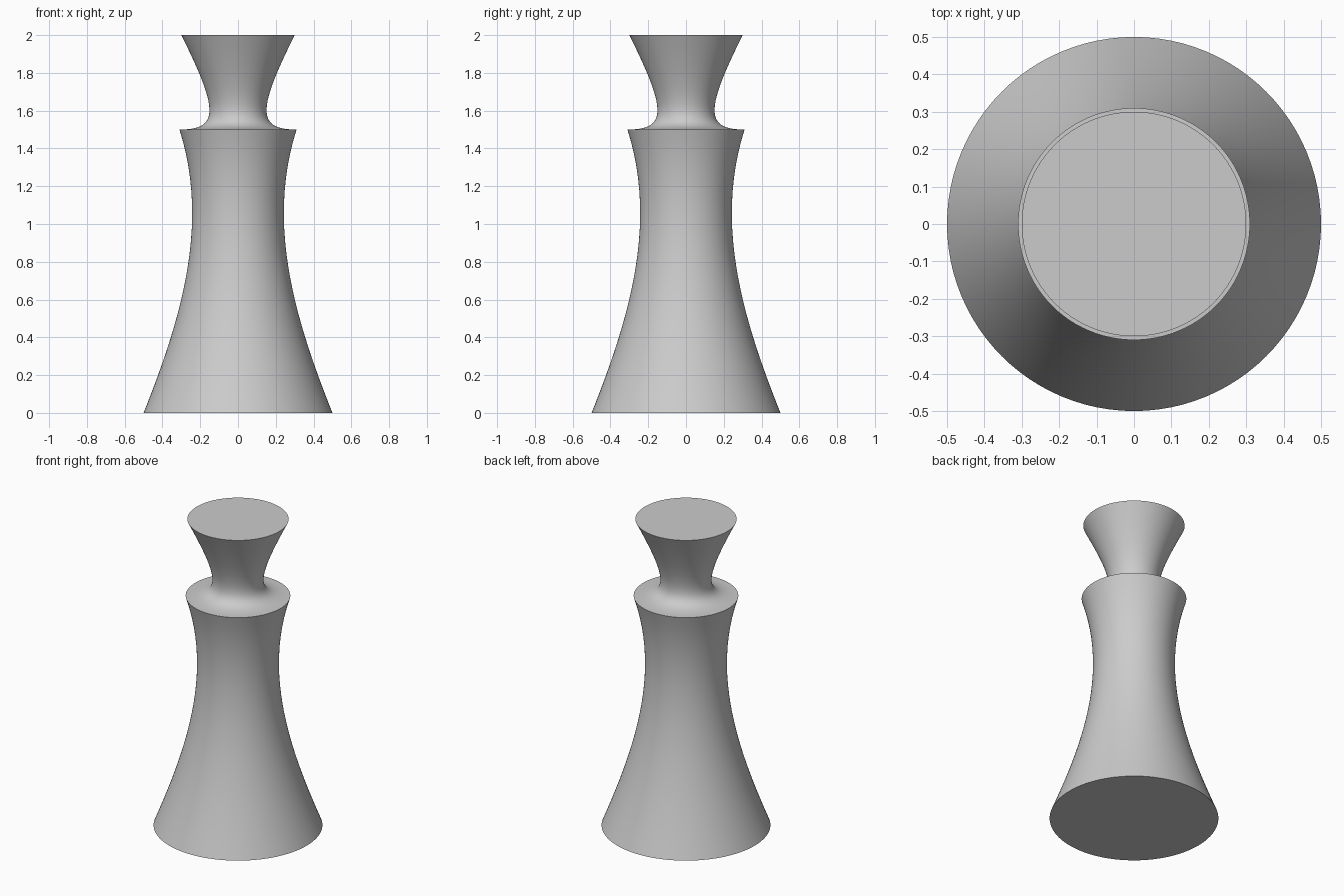
import bpy, bmesh, math
from mathutils import Vector
from mathutils.geometry import interpolate_bezier

if "Cube" in bpy.data.objects:
    bpy.data.objects.remove(bpy.data.objects["Cube"])

SIDES = 96


def curve(*pts, n=24):
    """Sample a cubic (radius, height) curve."""
    return [(p.x, p.y) for p in interpolate_bezier(*[Vector(p) for p in pts], n)]


def lathe(name, profile):
    """Revolve a profile around z and cap both ends."""
    bm = bmesh.new()
    rings = []
    for r, z in profile:
        rings.append([bm.verts.new((r * math.cos(2 * math.pi * i / SIDES),
                                    r * math.sin(2 * math.pi * i / SIDES), z))
                      for i in range(SIDES)])
    for a, b in zip(rings, rings[1:]):
        for i in range(SIDES):
            j = (i + 1) % SIDES
            bm.faces.new((a[i], a[j], b[j], b[i]))
    bm.faces.new(rings[0][::-1])
    bm.faces.new(rings[-1])
    bmesh.ops.recalc_face_normals(bm, faces=bm.faces[:])
    mesh = bpy.data.meshes.new(name)
    bm.to_mesh(mesh)
    bm.free()
    obj = bpy.data.objects.new(name, mesh)
    bpy.context.collection.objects.link(obj)
    bpy.ops.object.select_all(action='DESELECT')
    obj.select_set(True)
    bpy.context.view_layer.objects.active = obj
    bpy.ops.object.shade_smooth_by_angle(angle=math.radians(40))
    return obj


# Flared lower body, then the waisted head growing out of its rim
body = curve((0.5, 0), (0.3, 0.5), (0.15, 1.0), (0.31, 1.5))
head = curve((0.31, 1.5), (0.1, 1.5), (0.1, 1.6), (0.3, 2.0))
lathe("flared_stand", body + head[1:])
